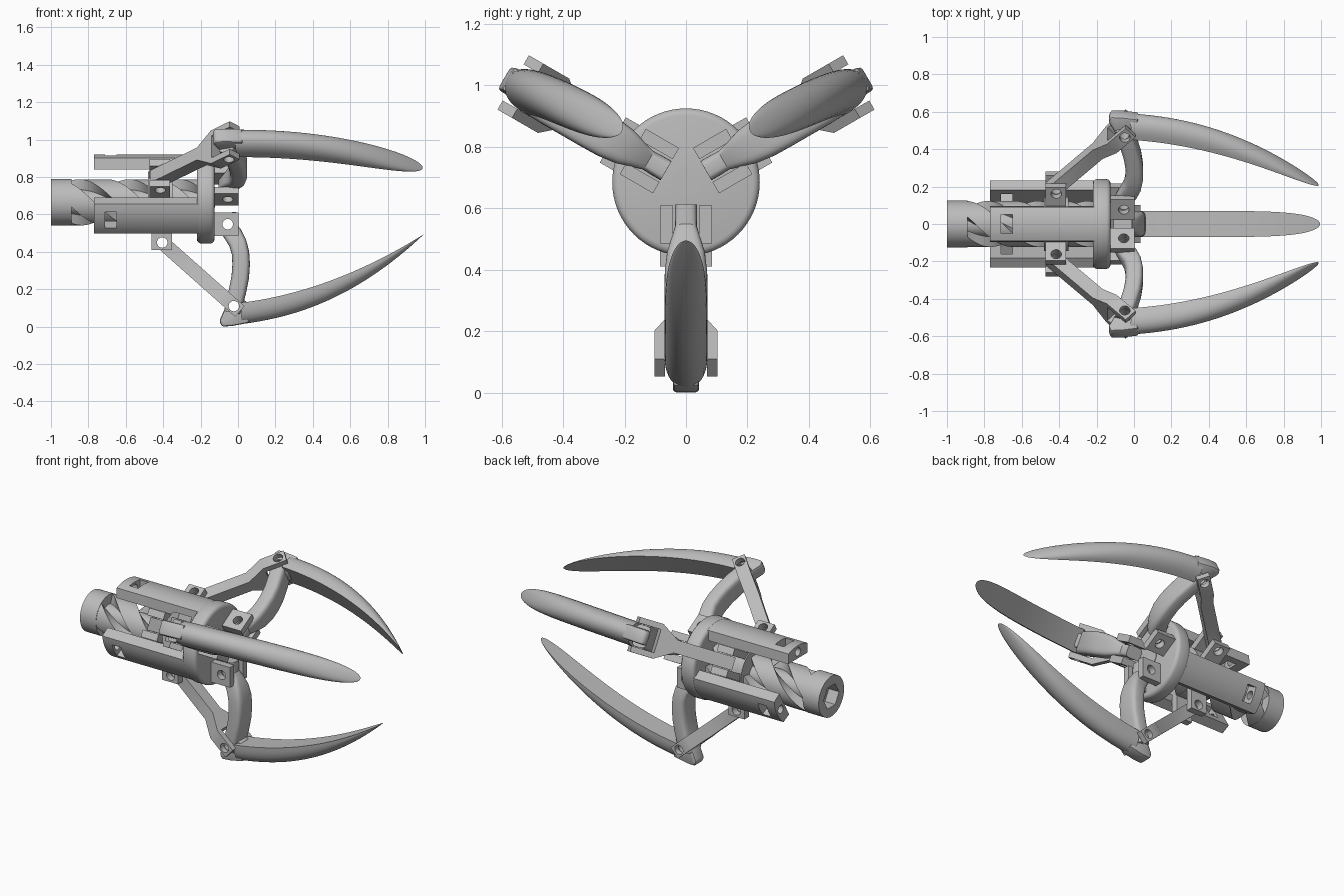
import bpy, bmesh, math
from mathutils import Vector, Matrix

cube = bpy.data.objects.get("Cube")
if cube:
    bpy.data.objects.remove(cube)

AXIS_Z = 0.685                       # height of the main axis
LINK_START, KNUCKLE, ARM_ROOT = (-0.405, 0.235), (-0.022, 0.575), (-0.055, 0.137)

grey = bpy.data.materials.new("plain_grey")
grey.use_nodes = True
grey.diffuse_color = (0.5, 0.5, 0.5, 1)
grey.node_tree.nodes["Principled BSDF"].inputs["Base Color"].default_value = (0.5, 0.5, 0.5, 1)


def add(name, bm):
    bmesh.ops.recalc_face_normals(bm, faces=bm.faces)
    mesh = bpy.data.meshes.new(name)
    bm.to_mesh(mesh)
    bm.free()
    mesh.materials.append(grey)
    obj = bpy.data.objects.new(name, mesh)
    bpy.context.collection.objects.link(obj)
    return obj


def loft(name, rings):
    bm = bmesh.new()
    rows = [[bm.verts.new(p) for p in ring] for ring in rings]
    for a, b in zip(rows, rows[1:]):
        for i in range(len(a)):
            j = (i + 1) % len(a)
            bm.faces.new((a[i], a[j], b[j], b[i]))
    bm.faces.new(rows[0])
    bm.faces.new(rows[-1])
    return add(name, bm)


def prism(name, pts, lo, hi, place):
    return loft(name, [[place(u, v, h) for u, v in pts] for h in (lo, hi)])


def cylinder(name, radius, lo, hi, direction="X", at=(0, 0), sides=48):
    pts = [(radius * math.cos(i * math.tau / sides), radius * math.sin(i * math.tau / sides))
           for i in range(sides)]
    if direction == "X":
        return prism(name, pts, lo, hi, lambda u, v, h: (h, at[0] + u, at[1] + v))
    return prism(name, pts, lo, hi, lambda u, v, h: (at[0] + u, h, v - at[1]))


def side(u, v, h):                   # profile in (x, radius), extruded sideways
    return (u, h, -v)


def box(name, x0, x1, y0, y1, r0, r1):
    return prism(name, [(x0, r0), (x1, r0), (x1, r1), (x0, r1)], y0, y1, side)


def bake(obj):
    dg = bpy.context.evaluated_depsgraph_get()
    mesh = bpy.data.meshes.new_from_object(obj.evaluated_get(dg))
    obj.modifiers.clear()
    obj.data = mesh


def cut(obj, cutters):
    for c in cutters:
        m = obj.modifiers.new("cut", "BOOLEAN")
        m.operation, m.object, m.solver = "DIFFERENCE", c, "EXACT"
    bake(obj)


def bevel(obj, width, segments=2):
    m = obj.modifiers.new("bevel", "BEVEL")
    m.width, m.segments, m.limit_method = width, segments, "ANGLE"
    bake(obj)


def turn(pivot, axis, degrees):      # rotation about a pivot given as (x, radius)
    p = Matrix.Translation((pivot[0], 0, -pivot[1]))
    return p @ Matrix.Rotation(math.radians(degrees), 4, axis) @ p.inverted()


def finish(obj, copies=1, pose=lambda k: Matrix(), drop=0):
    bpy.ops.object.select_all(action="DESELECT")
    obj.select_set(True)
    bpy.context.view_layer.objects.active = obj
    bpy.ops.object.shade_smooth_by_angle(angle=math.radians(35))
    lift = Matrix.Translation((0, 0, AXIS_Z - drop))
    obj.matrix_world = lift
    for k in range(1, copies):
        twin = obj.copy()
        twin.name = f"{obj.name}_{k + 1}"
        twin.matrix_world = lift @ Matrix.Rotation(k * math.tau / 3, 4, "X") @ pose(k)
        bpy.context.collection.objects.link(twin)


def discard(objs):
    for o in objs:
        bpy.data.objects.remove(o)


# Drive shaft: socketed collar and a three-start twisted screw
collar = cylinder("shaft_collar", 0.125, -1, -0.89)
socket = cylinder("socket_cutter", 0.075, -1.1, -0.93, sides=6)
cut(collar, [socket])
discard([socket])
finish(collar, drop=0.02)


def screw_ring(x):
    ring = []
    for start in range(3):
        for k in range(18):
            rib = k < 11
            step = k / 10 * 0.56 if rib else 0.58 + (k - 11) / 6 * 0.4
            a = (start + step) * math.tau / 3 + (x + 0.9) * math.tau / 0.8
            rad = 0.123 if rib else 0.068
            ring.append((x, rad * math.cos(a), rad * math.sin(a)))
    return ring


finish(loft("twisted_shaft", [screw_ring(-0.9 + 0.72 * i / 48) for i in range(49)]), drop=0.02)

# Housing: rounded flange, shaft end and three long guide bars
flange = cylinder("housing_flange", 0.24, -0.22, -0.125, sides=64)
bevel(flange, 0.022, 3)
finish(flange)
finish(cylinder("shaft_end", 0.048, -0.2, -0.122))

arc = [(0.235 * math.sin(a / 10), 0.235 * math.cos(a / 10)) for a in range(-4, 5)]
bar = prism("guide_bar", [(-0.095, 0.155)] + arc + [(0.095, 0.155)], -0.77, -0.2,
            lambda u, v, h: (h, u, v))
window = box("window_cutter", -0.71, -0.65, -0.05, 0.05, -0.3, -0.1)
bore = cylinder("bore_cutter", 0.025, -0.8, -0.68, at=(0, 0.195), sides=24)
cut(bar, [window, bore])
discard([window, bore])
finish(bar, 3)

# Sliding hub
finish(cylinder("slider_hub", 0.145, -0.48, -0.35))

# Pivot holes shared by all parts of one claw
holes = [cylinder("pivot_cutter", 0.028, -0.3, 0.3, "Y", p, 24)
         for p in (LINK_START, KNUCKLE, ARM_ROOT)]


# The two upper claws stand a little wider open than the lower one
def still(k):
    return Matrix()


def slid(k):
    return Matrix.Translation((-0.011, 0, 0))


def link_pose(k):
    return slid(k) @ turn(LINK_START, "Y", 2.6)


def arm_pose(k):
    return turn(ARM_ROOT, "Y", 4)


def finger_pose(k):
    return arm_pose(k) @ turn(KNUCKLE, "Z", 2.2 if k == 1 else -2.2)


parts = []

# Lugs on the slider and on the flange
for s, label in ((1, "left"), (-1, "right")):
    y0, y1 = sorted((s * 0.043, s * 0.085))
    parts.append((box(f"slider_lug_{label}", -0.462, -0.352, y0, y1, 0.12, 0.275), slid))
    parts.append((box(f"flange_lug_{label}", -0.14, 0.004, y0, y1, 0.075, 0.2), still))

# Straight link with a forked end
dx, dr = KNUCKLE[0] - LINK_START[0], KNUCKLE[1] - LINK_START[1]
length = math.hypot(dx, dr)
c, s = dx / length, dr / length
half = [(-0.04, 0.038), (0.31, 0.038), (0.415, 0.102), (0.555, 0.102), (0.555, 0.068), (0.42, 0.068)]
outline = half + [(u, -v) for u, v in reversed(half)]
link = prism("fork_link", outline, -0.038, 0.038, lambda u, v, h: (
    LINK_START[0] + u * c - h * s, v, -(LINK_START[1] + u * s + h * c)))
parts.append((link, link_pose))

# Curved arm: x, radius, half width, half thickness
path = [(-0.06, 0.075, 0.036, 0.05), (-0.055, 0.15, 0.036, 0.05), (-0.028, 0.19, 0.046, 0.05),
        (-0.002, 0.235, 0.062, 0.048), (0.013, 0.29, 0.069, 0.047), (0.017, 0.35, 0.07, 0.047),
        (0.012, 0.42, 0.07, 0.047), (-0.004, 0.5, 0.07, 0.047), (-0.02, 0.56, 0.068, 0.047),
        (-0.03, 0.61, 0.064, 0.044)]
rings = []
for i, (x, r, w, d) in enumerate(path):
    a, b = path[max(i - 1, 0)], path[min(i + 1, len(path) - 1)]
    t = Vector((b[0] - a[0], b[1] - a[1])).normalized()
    ring = []
    for k in range(32):
        ca, sa = math.cos(k * math.tau / 32), math.sin(k * math.tau / 32)
        u = math.copysign(abs(ca) ** 0.5, ca) * w
        v = math.copysign(abs(sa) ** 0.5, sa) * d
        ring.append((x + v * t.y, u, -(r - v * t.x)))
    rings.append(ring)
parts.append((loft("curved_arm", rings), arm_pose))

# Knuckle block at the base of the finger
knuckle = prism("finger_knuckle", [(-0.1, 0.655), (-0.085, 0.685), (-0.03, 0.681), (0.06, 0.664),
                                   (0.06, 0.56), (0.02, 0.535), (-0.05, 0.54)], -0.043, 0.043, side)
bevel(knuckle, 0.012)
parts.append((knuckle, finger_pose))

# Finger: flat inner face, rounded back, blunt tapering tip
rings = []
for i in range(33):
    t = -0.09 + 1.0895 * math.sin(i / 32 * math.pi / 2)
    q = max(t, 0)
    width, depth = 0.07 * math.sqrt(1 - q ** 6), 0.114 * (1 - q ** 2.5)
    inner = AXIS_Z - (0.14 + 0.15 * t + 0.205 * t * t)
    rings.append([(0.1 + 0.895 * t, width * math.cos(k * math.tau / 40),
                   -(inner + depth * max(0, math.sin(k * math.tau / 40)) ** 0.8))
                  for k in range(40)])
parts.append((loft("finger_blade", rings), finger_pose))

# Drill the pivots and repeat the claw around the axis
for part, pose in parts:
    if part.name != "finger_blade":
        cut(part, holes)
    finish(part, 3, pose)
discard(holes)
